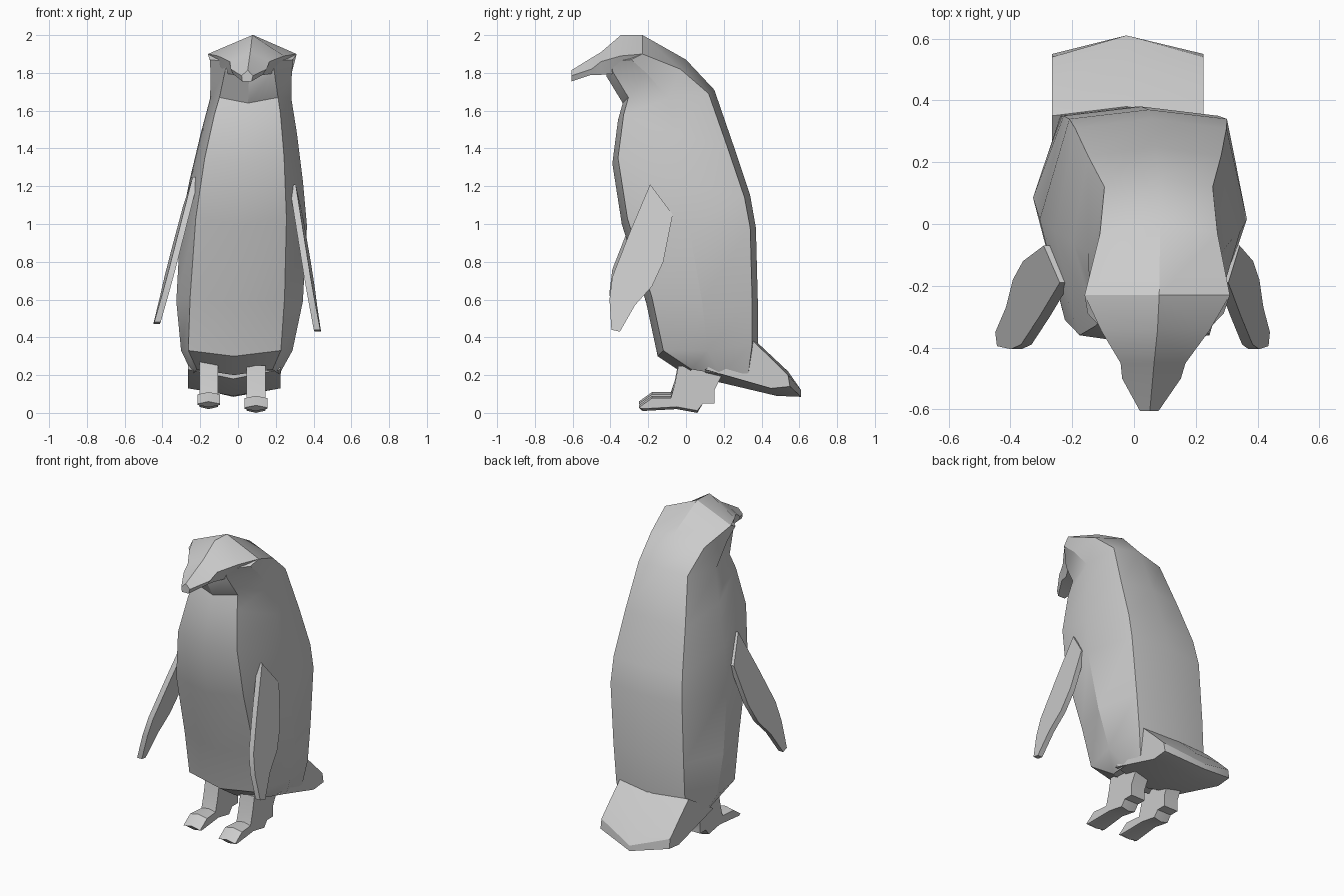
import bpy, bmesh, math

if "Cube" in bpy.data.objects:
    bpy.data.objects.remove(bpy.data.objects["Cube"])


def make(name, verts, faces):
    me = bpy.data.meshes.new(name)
    ob = bpy.data.objects.new(name, me)
    bpy.context.collection.objects.link(ob)
    bm = bmesh.new()
    vs = [bm.verts.new(v) for v in verts]
    for f in faces:
        bm.faces.new([vs[i] for i in f])
    bmesh.ops.recalc_face_normals(bm, faces=bm.faces)
    bm.to_mesh(me)
    bm.free()
    bpy.ops.object.select_all(action='DESELECT')
    ob.select_set(True)
    bpy.context.view_layer.objects.active = ob
    bpy.ops.object.shade_smooth_by_angle(angle=math.radians(30))
    return ob


def loft(name, rings, apex=None):
    n = len(rings[0])
    verts = [v for r in rings for v in r]
    faces = [[a * n + i, a * n + (i + 1) % n, (a + 1) * n + (i + 1) % n, (a + 1) * n + i]
             for a in range(len(rings) - 1) for i in range(n)]
    faces.append(list(range(n)))
    top = (len(rings) - 1) * n
    if apex:
        verts.append(apex)
        faces += [[top + i, top + (i + 1) % n, top + n] for i in range(n)]
    else:
        faces.append(list(range(top, top + n)))
    return make(name, verts, faces)


# the whole bird leans a little to one side and is slightly twisted
def lean(x, y, z):
    return (x - 0.033 + 0.063 * z + 0.05 * y, y, z)


# body and head: front y,z / back y,z / half widths front, side, back / drop of back corners
sections = [
    (0.00, 0.20, 0.36, 0.21, 0.20, 0.23, 0.23, 0.0),
    (-0.15, 0.30, 0.38, 0.36, 0.245, 0.295, 0.245, 0.0),
    (-0.21, 0.58, 0.38, 0.60, 0.25, 0.335, 0.25, 0.0),
    (-0.34, 1.00, 0.37, 0.98, 0.24, 0.335, 0.255, 0.0),
    (-0.39, 1.32, 0.34, 1.15, 0.21, 0.30, 0.245, 0.01),
    (-0.36, 1.55, 0.25, 1.42, 0.175, 0.255, 0.215, 0.015),
    (-0.335, 1.64, 0.15, 1.71, 0.155, 0.215, 0.175, 0.02),
    (-0.42, 1.78, 0.00, 1.87, 0.13, 0.215, 0.19, 0.05),
    (-0.42, 1.86, -0.23, 2.00, 0.12, 0.22, 0.235, 0.10),
]
rings = []
for i, (yf, zf, yb, zb, wf, ws, wb, drop) in enumerate(sections):
    crown = i == len(sections) - 1
    ym = -0.29 if crown else (yf + yb) / 2
    zm = 1.87 if crown else (zf + zb - drop) / 2
    half = [(wf, yf + 0.03, zf + (0 if crown else 0.03)), (ws, ym, zm),
            (wb, yb - (0 if crown else 0.03), zb - drop)]
    ring = [(0, yf, zf)] + half + [(0, yb, zb)] + [(-x, y, z) for x, y, z in reversed(half)]
    rings.append([lean(*p) for p in ring])
loft("body_and_head", rings, lean(0, -0.32, 1.92))

# forehead running down into the beak: y, half width, ridge z, side z, bottom z
rings = []
for y, w, zt, zs, zb in [(-0.23, 0.235, 2.0, 1.90, 1.84), (-0.345, 0.175, 2.0, 1.89, 1.80),
                         (-0.45, 0.105, 1.91, 1.86, 1.79), (-0.50, 0.095, 1.88, 1.82, 1.79),
                         (-0.605, 0.03, 1.815, 1.785, 1.755)]:
    rings.append([lean(*p) for p in [(0, y, zt), (w, y, zs), (w * 0.8, y, zb),
                                     (-w * 0.8, y, zb), (-w, y, zs)]])
loft("forehead_and_beak", rings)

# tail: side profiles with a deeper one in the middle
side = [(0.10, 0.23), (0.35, 0.385), (0.54, 0.20), (0.55, 0.14), (0.45, 0.13)]
mid = [(0.10, 0.18), (0.38, 0.37), (0.54, 0.22), (0.61, 0.12), (0.61, 0.085), (0.48, 0.09)]
side.insert(2, (0.46, 0.28))
loft("tail", [[(x, y, z) for y, z in prof]
              for x, prof in [(-0.265, side), (-0.025, mid), (0.225, side)]])

# flippers: flat outline seen from the side, splayed outwards
outline = [(-0.19, 1.21), (-0.30, 0.95), (-0.39, 0.72), (-0.405, 0.60), (-0.395, 0.44),
           (-0.35, 0.43), (-0.27, 0.57), (-0.18, 0.67), (-0.12, 0.80), (-0.07, 1.05)]
for name, s, base, slope, dz in [("right_flipper", 1, 0.293, 0.165, 0),
                                 ("left_flipper", -1, 0.228, 0.26, 0.04)]:
    rings = []
    for t in (-0.017, 0.017):
        rings.append([(s * (base + t + slope * (1.21 - z) + 0.06 * (y + 0.13 + 0.33 * (1.15 - z))), y, z + dz)
                      for y, z in outline])
    loft(name, rings)

# feet: side profile with wider, rounded toes
foot = [(-0.25, 0.04), (-0.18, 0.09), (-0.08, 0.09), (-0.06, 0.15), (-0.04, 0.25), (0.20, 0.22),
        (0.15, 0.12), (0.15, 0.05), (0.09, 0.05), (0.06, 0.0), (-0.05, 0.02), (-0.23, 0.01)]
for name, cx, dz in [("right_foot", 0.095, 0.0), ("left_foot", -0.155, 0.02)]:
    rings = []
    for s in (-1, 0, 1):
        rings.append([(cx + s * (0.06 if y < -0.15 else 0.05), y,
                       z + dz + (0.012 * abs(s) if z < 0.03 else -0.012 * abs(s) if y < -0.07 else 0))
                      for y, z in foot])
    loft(name, rings)
